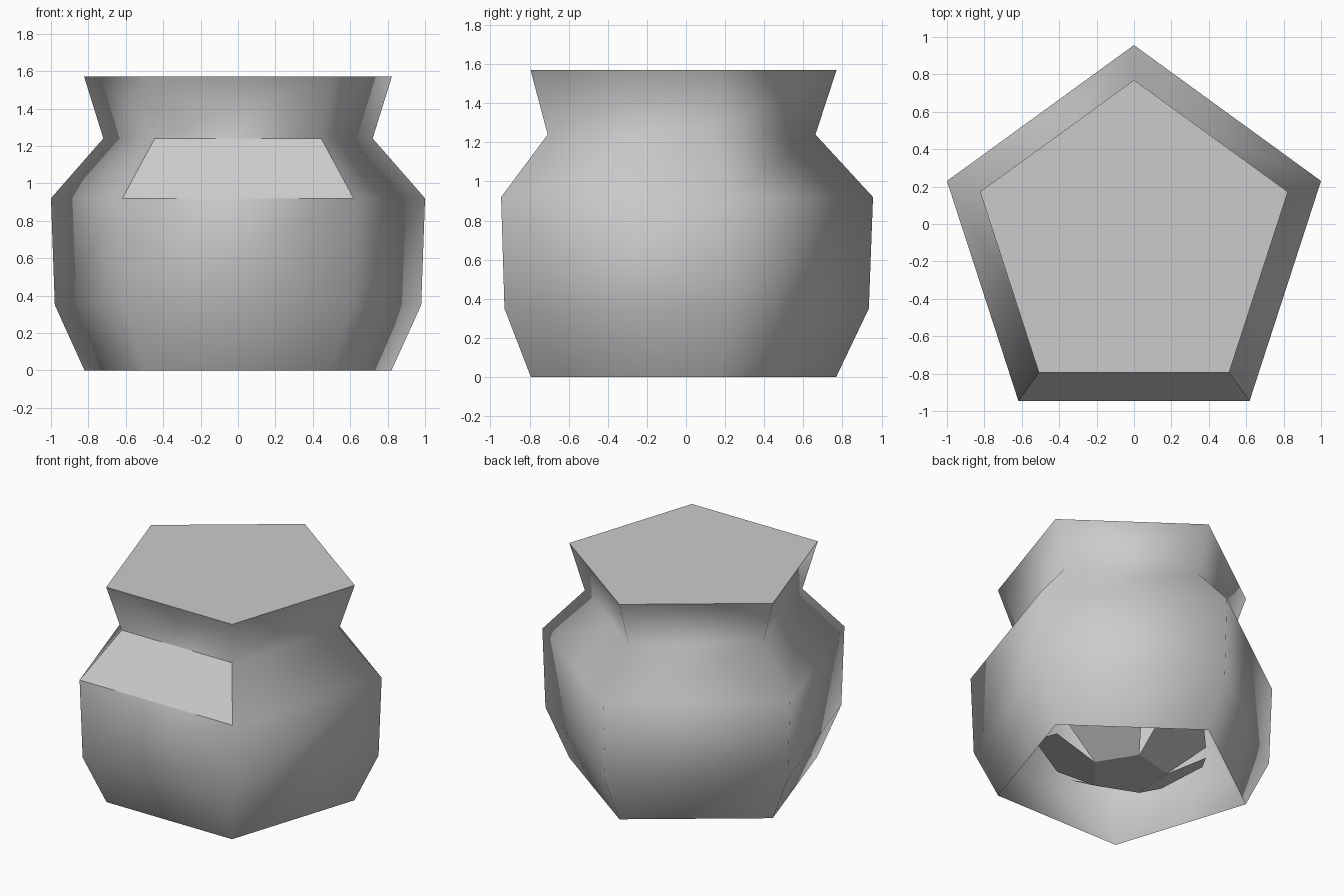
import bpy, bmesh, math
from mathutils import Matrix, Vector

cube = bpy.data.objects.get("Cube")
if cube:
    bpy.data.objects.remove(cube, do_unlink=True)

grey = bpy.data.materials.new("plain grey")
grey.use_nodes = True
colour = (0.6, 0.6, 0.6, 1)
grey.diffuse_color = colour
grey.node_tree.nodes["Principled BSDF"].inputs["Base Color"].default_value = colour


def pentagon(bm, radius, z, start):
    """Ring of five vertices around the z axis."""
    return [bm.verts.new((radius * math.cos(start + math.tau * i / 5),
                          radius * math.sin(start + math.tau * i / 5), z))
            for i in range(5)]


def finish(name, bm, location):
    mesh = bpy.data.meshes.new(name)
    bm.to_mesh(mesh)
    bm.free()
    mesh.materials.append(grey)
    obj = bpy.data.objects.new(name, mesh)
    obj.location = location
    bpy.context.collection.objects.link(obj)
    return obj


# Five-sided pot wall, open below
profile = [(0.863, 0), (1.03, 0.35), (1.0515, 0.92), (0.757, 1.24), (0.865, 1.57)]
bm = bmesh.new()
rings = [pentagon(bm, r, z, math.pi / 2) for r, z in profile]
for low, high in zip(rings, rings[1:]):
    for i in range(5):
        j = (i + 1) % 5
        bm.faces.new((low[i], low[j], high[j], high[i])).smooth = True

# Flat lid and flat front shoulder panel with crisp borders
lid = bm.faces.new(rings[-1])
panel = next(f for f in bm.faces
             if 0.95 < f.calc_center_median().z < 1.2
             and f.calc_center_median().y < -0.6)
for face in (lid, panel):
    face.smooth = False
    for edge in face.edges:
        edge.smooth = False
finish("pot", bm, (0, -0.095, 0))

# Half-folded pentagon petals inside the open base
radius, tilt = 0.265, math.radians(33)
apothem = radius * math.cos(math.pi / 5)
start = math.radians(140)
bm = bmesh.new()
bm.faces.new(reversed(pentagon(bm, radius, 0, start)))
for k in range(5):
    petal = pentagon(bm, radius, 0, 0)
    bm.faces.new(reversed(petal))
    fold = (Matrix.Rotation(start + math.pi / 5 + math.tau * k / 5, 4, "Z")
            @ Matrix.Translation((apothem, 0, 0))
            @ Matrix.Rotation(-tilt, 4, "Y")
            @ Matrix.Translation((apothem, 0, 0)))
    bmesh.ops.transform(bm, matrix=fold, verts=petal)
finish("inner_petals", bm, Vector((0.035, -0.03, 0.005)))
